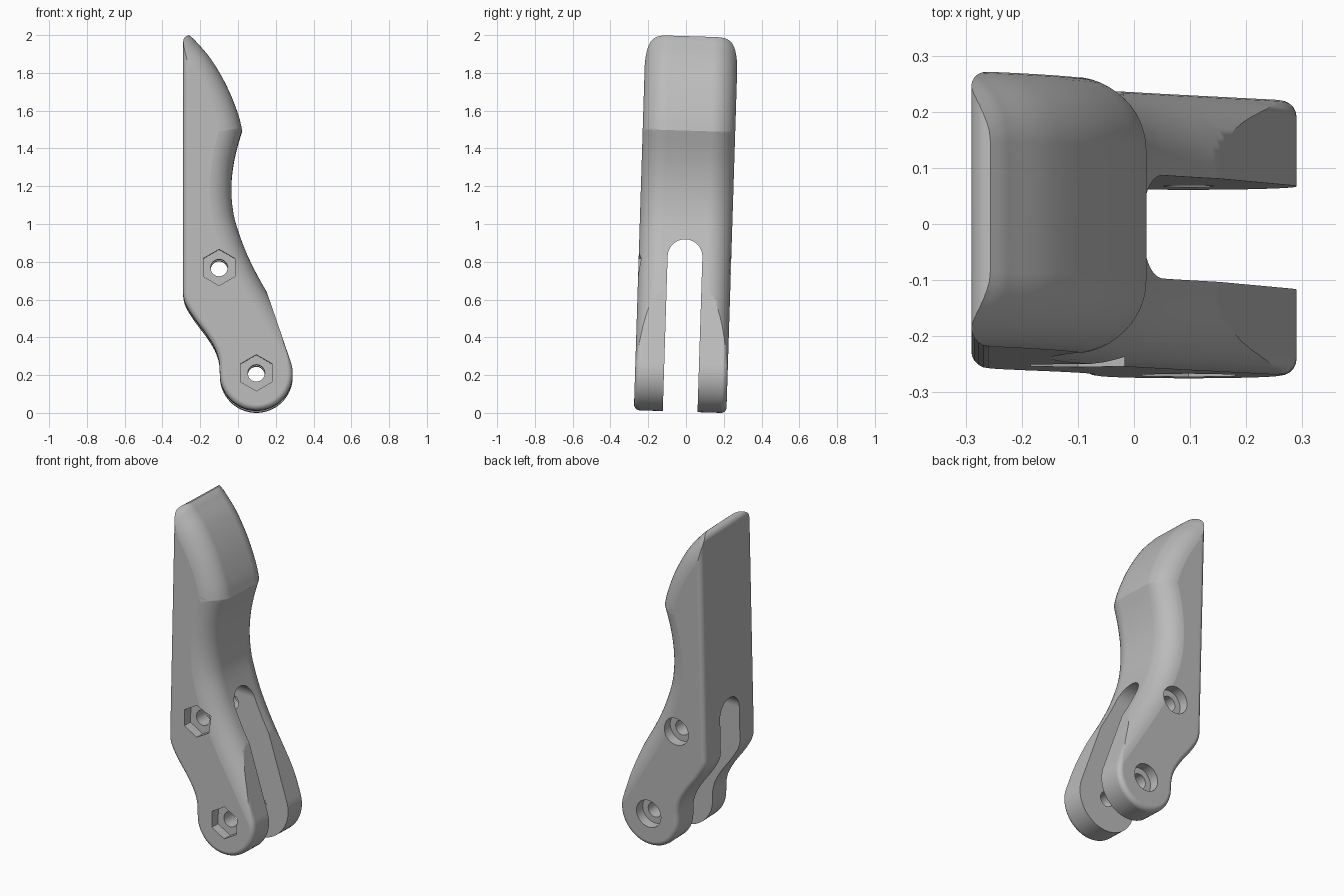
import bpy, bmesh, math
from mathutils import Vector, Matrix

if "Cube" in bpy.data.objects:
    bpy.data.objects.remove(bpy.data.objects["Cube"])


def spline(pts, n=6):
    """Catmull-Rom curve through the points."""
    p = [Vector(q) for q in pts]
    p = [2 * p[0] - p[1]] + p + [2 * p[-1] - p[-2]]
    out = []
    for i in range(1, len(p) - 2):
        a, b, c, d = p[i - 1:i + 3]
        for k in range(n):
            t = k / n
            out.append(0.5 * (2 * b + (c - a) * t + (2 * a - 5 * b + 4 * c - d) * t * t
                              + (3 * b - a - 3 * c + d) * t ** 3))
    return out + [p[-2]]


def arc(cx, cz, r, a0, a1, n):
    return [Vector((cx + r * math.cos(math.radians(a0 + (a1 - a0) * i / n)),
                    cz + r * math.sin(math.radians(a0 + (a1 - a0) * i / n)))) for i in range(n + 1)]


def inset(pts, d):
    """Mitred inward offset of a counter-clockwise outline."""
    out = []
    for i, p in enumerate(pts):
        a = (p - pts[i - 1]).normalized()
        b = (pts[(i + 1) % len(pts)] - p).normalized()
        na, nb = Vector((-a.y, a.x)), Vector((-b.y, b.x))
        out.append(p + (na + nb) * (d / (1 + na.dot(nb))))
    return out


def solid(name, pts, y0, y1, r=0, segs=8):
    """Extrude an x-z outline along y, with rounded rims of radius r."""
    pts = [Vector(p) for p in pts]
    if r:
        steps = [(r * (1 - math.sin(math.pi / 2 * k / segs)),
                  r * (1 - math.cos(math.pi / 2 * k / segs))) for k in range(segs + 1)]
    else:
        steps = [(0, 0)]
    levels = [(d, y0 + h) for d, h in steps] + [(d, y1 - h) for d, h in reversed(steps)]
    bm = bmesh.new()
    rings = [[bm.verts.new((p.x, y, p.y)) for p in inset(pts, d)] for d, y in levels]
    n = len(pts)
    for a, b in zip(rings, rings[1:]):
        for i in range(n):
            j = (i + 1) % n
            bm.faces.new((a[i], b[i], b[j], a[j]))
    bm.faces.new(rings[0])
    bm.faces.new(rings[-1][::-1])
    bm.normal_update()
    me = bpy.data.meshes.new(name)
    bm.to_mesh(me)
    bm.free()
    me.update()
    ob = bpy.data.objects.new(name, me)
    bpy.context.collection.objects.link(ob)
    return ob


def volume(me):
    bm = bmesh.new()
    bm.from_mesh(me)
    v = bm.calc_volume(signed=True)
    bm.free()
    return v


def cut(ob, tool, op='DIFFERENCE'):
    """Apply a boolean, trying each solver until the result is sound."""
    tool.hide_render = True
    before = volume(ob.data)
    m = ob.modifiers.new("cut", 'BOOLEAN')
    m.operation, m.object = op, tool
    for solver in ('EXACT', 'MANIFOLD', 'FLOAT'):
        m.solver = solver
        bpy.context.view_layer.update()
        dg = bpy.context.evaluated_depsgraph_get()
        me = bpy.data.meshes.new_from_object(ob.evaluated_get(dg))
        if 0.4 * before < volume(me) < before:
            ob.data = me
            break
    ob.modifiers.remove(m)
    bpy.data.objects.remove(tool)


# Lever body: side outline with small rounded rims
outline = arc(0.097, 0.205, 0.193, 180, 379, 36)
outline += [Vector((0.091, 0.82)), Vector((0.1, 2.0))]
outline += arc(-0.255, 1.965, 0.035, 90, 180, 6)
outline += spline([(-0.29, 0.66), (-0.288, 0.61), (-0.27, 0.56), (-0.225, 0.49),
                   (-0.165, 0.41), (-0.12, 0.335), (-0.1, 0.27), (-0.096, 0.205)])[:-1]
lever = solid("lever_handle", outline, -0.245, 0.245, 0.03, 5)

# Finger grip: curved front with a large fillet, intersected with the body
grip = [Vector((-0.8, -0.5)), Vector((0.6, -0.5)), Vector((0.6, -0.1))]
grip += spline([(0.165, 0.62), (0.1, 0.735), (0.04, 0.86), (-0.01, 1.0), (-0.03, 1.1),
                (-0.035, 1.2), (-0.027, 1.3), (-0.007, 1.4), (0.022, 1.5)])[:-1]
grip += spline([(0.022, 1.5), (0.002, 1.58), (-0.04, 1.69), (-0.09, 1.79), (-0.15, 1.885),
                (-0.21, 1.955), (-0.26, 2.003), (-0.4, 2.1), (-0.8, 2.3)])
cut(lever, solid("grip_shape", grip, -0.246, 0.246, 0.13, 12), 'INTERSECT')

# Arched slot that splits the lower half into two legs
slot = [Vector((-0.092, -0.5)), Vector((0.092, -0.5))] + arc(0, 0.833, 0.092, 0, 180, 24)
slot_tool = solid("slot_cutter", slot, -1, 1)
slot_tool.data.transform(Matrix.Rotation(math.pi / 2, 4, 'Z'))
slot_tool.data.update()
cut(lever, slot_tool)

# Bolt holes: through bore, hexagon nut pocket in front, round counterbore behind
for x, z in ((-0.1, 0.768), (0.097, 0.21)):
    cut(lever, solid("bore", arc(x, z, 0.045, 0, 360, 32)[:-1], -0.5, 0.5))
    cut(lever, solid("nut_pocket", arc(x, z, 0.096, 30, 390, 6)[:-1], -0.5, -0.185))
    cut(lever, solid("counterbore", arc(x, z, 0.082, 0, 360, 40)[:-1], 0.185, 0.5))

# Slight sideways lean, then rest on the ground
lever.data.transform(Matrix.Translation((0, 0, 1)) @ Matrix.Rotation(math.radians(-1.8), 4, 'X')
                     @ Matrix.Translation((0, 0, -1)))
low = min(v.co.z for v in lever.data.vertices)
lever.data.transform(Matrix.Translation((0, 0, -low)))
lever.data.update()

# Plain grey material and smooth shading with sharp edges kept
grey = bpy.data.materials.new("plain_grey")
grey.diffuse_color = (0.5, 0.5, 0.5, 1)
grey.use_nodes = True
grey.node_tree.nodes["Principled BSDF"].inputs["Base Color"].default_value = grey.diffuse_color
lever.data.materials.clear()
lever.data.materials.append(grey)
for f in lever.data.polygons:
    f.material_index = 0
bpy.ops.object.select_all(action='DESELECT')
lever.select_set(True)
bpy.context.view_layer.objects.active = lever
bpy.ops.object.shade_smooth_by_angle(angle=math.radians(25))
wn = lever.modifiers.new("even_normals", 'WEIGHTED_NORMAL')
wn.keep_sharp = True
